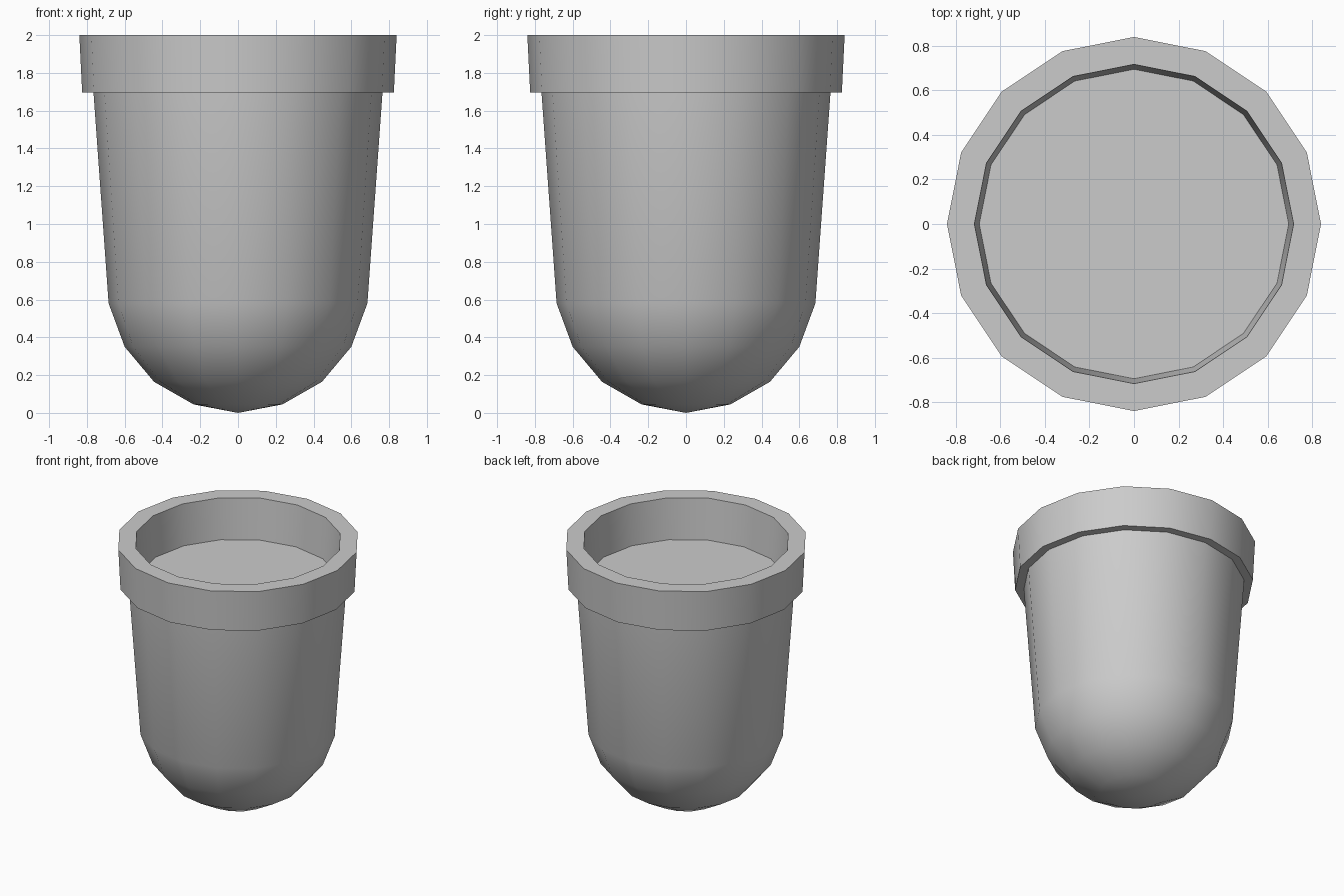
import bpy, bmesh, math

if "Cube" in bpy.data.objects:
    bpy.data.objects.remove(bpy.data.objects["Cube"])

SIDES = 16

def revolve(name, profile):
    """Revolve (radius, z) points about z; radius 0 makes a pole."""
    bm = bmesh.new()
    rings = []
    for r, z in profile:
        if r == 0:
            rings.append([bm.verts.new((0, 0, z))] * SIDES)
        else:
            angles = [2 * math.pi * i / SIDES for i in range(SIDES)]
            rings.append([bm.verts.new((r * math.cos(a), r * math.sin(a), z)) for a in angles])
    for low, high in zip(rings, rings[1:]):
        for i in range(SIDES):
            j = (i + 1) % SIDES
            corners = [low[i], low[j], high[j], high[i]]
            bm.faces.new(list(dict.fromkeys(corners)))
    # flat fill at the end of the profile
    if profile[-1][0] > 0:
        bm.faces.new(rings[-1])
    bmesh.ops.recalc_face_normals(bm, faces=bm.faces)
    mesh = bpy.data.meshes.new(name)
    bm.to_mesh(mesh)
    bm.free()
    obj = bpy.data.objects.new(name, mesh)
    bpy.context.collection.objects.link(obj)
    bpy.ops.object.select_all(action='DESELECT')
    obj.select_set(True)
    bpy.context.view_layer.objects.active = obj
    bpy.ops.object.shade_smooth_by_angle(angle=math.radians(30))
    return obj

# Rounded body, overhanging collar, inner wall and inner floor
revolve("pot", [
    (0, 0), (0.235, 0.045), (0.445, 0.165), (0.6, 0.35), (0.685, 0.58),
    (0.765, 1.695), (0.825, 1.695), (0.84, 2.0),
    (0.717, 2.0), (0.695, 1.69),
])
